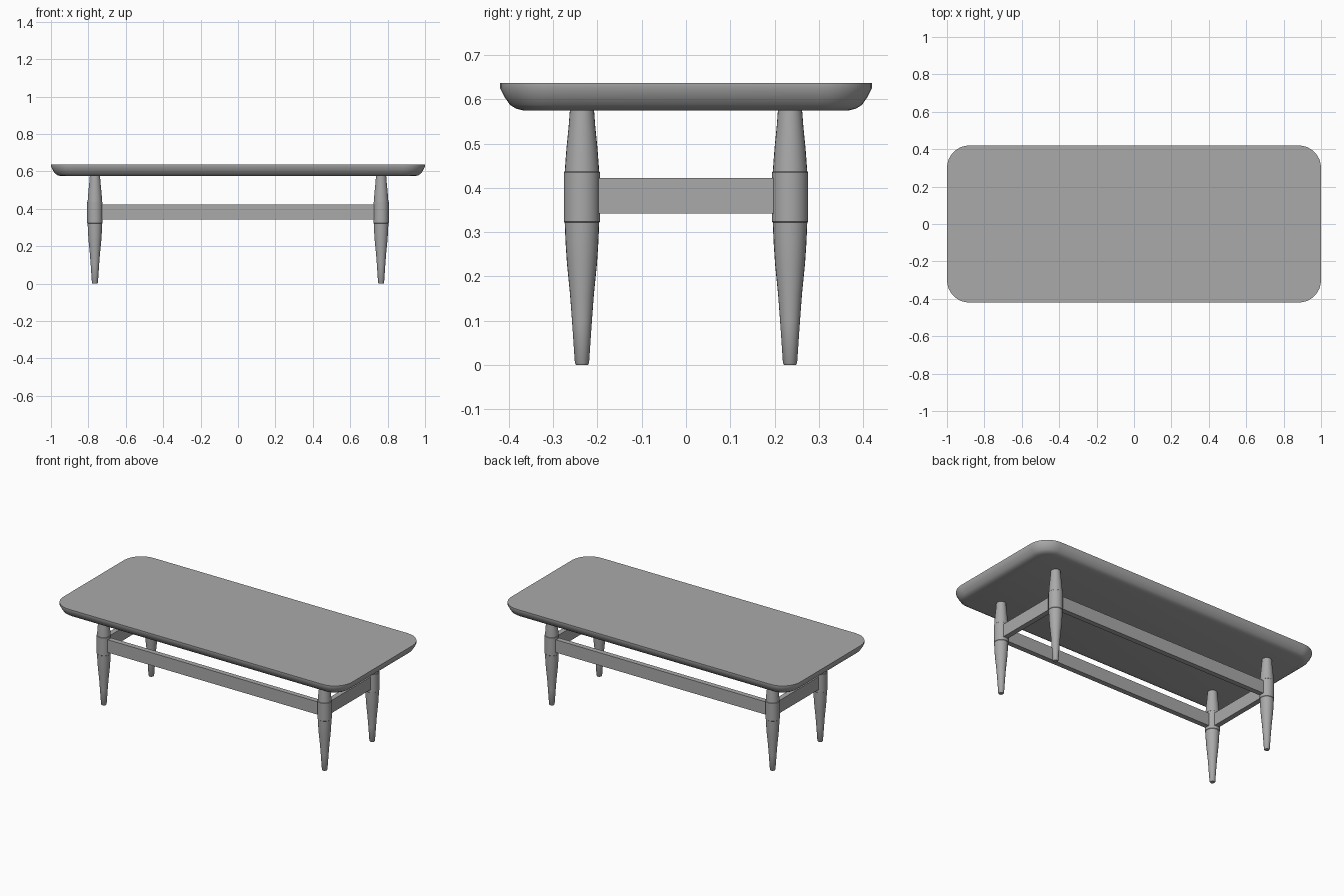
import bpy, bmesh, math

cube = bpy.data.objects.get("Cube")
if cube:
    bpy.data.objects.remove(cube, do_unlink=True)

grey = bpy.data.materials.new("plain grey")
grey.use_nodes = True
colour = (0.4, 0.4, 0.4, 1)
grey.diffuse_color = colour
grey.node_tree.nodes["Principled BSDF"].inputs["Base Color"].default_value = colour


def loft(name, rings, angle=35):
    """Skin a stack of closed rings, cap both ends and shade smooth."""
    bm = bmesh.new()
    loops = [[bm.verts.new(p) for p in ring] for ring in rings]
    for a, b in zip(loops, loops[1:]):
        for i in range(len(a)):
            j = (i + 1) % len(a)
            bm.faces.new((a[i], a[j], b[j], b[i]))
    bm.faces.new(loops[0][::-1])
    bm.faces.new(loops[-1])
    bmesh.ops.recalc_face_normals(bm, faces=bm.faces)
    mesh = bpy.data.meshes.new(name)
    bm.to_mesh(mesh)
    bm.free()
    mesh.materials.append(grey)
    obj = bpy.data.objects.new(name, mesh)
    bpy.context.collection.objects.link(obj)
    bpy.ops.object.select_all(action="DESELECT")
    obj.select_set(True)
    bpy.context.view_layer.objects.active = obj
    bpy.ops.object.shade_smooth_by_angle(angle=math.radians(angle))
    return obj


def rounded_rect(hx, hy, r, z, steps=8):
    pts = []
    for k, (sx, sy) in enumerate([(1, 1), (-1, 1), (-1, -1), (1, -1)]):
        for i in range(steps + 1):
            a = math.pi / 2 * (k + i / steps)
            pts.append((sx * (hx - r) + r * math.cos(a),
                        sy * (hy - r) + r * math.sin(a), z))
    return pts


def circle(x, y, r, z, n=24):
    return [(x + r * math.cos(math.tau * i / n),
             y + r * math.sin(math.tau * i / n), z) for i in range(n)]


def box(name, x, y, z, hx, hy, hz):
    return loft(name, [[(x - hx, y - hy, h), (x + hx, y - hy, h),
                        (x + hx, y + hy, h), (x - hx, y + hy, h)]
                       for h in (z - hz, z + hz)])


# Table top: thin upright rim above a rounded underside (inset, height)
edge = [(0.053, 0.575), (0.036, 0.579), (0.022, 0.588), (0.011, 0.604),
        (0, 0.625), (0, 0.637)]
loft("table_top", [rounded_rect(1 - d, 0.42 - d, 0.12 - d, z) for d, z in edge])

# Turned legs with a raised collar (radius, height)
turning = [(0.013, 0), (0.016, 0.004), (0.0225, 0.1), (0.027, 0.16),
           (0.034, 0.23), (0.037, 0.275), (0.039, 0.322), (0.041, 0.324),
           (0.041, 0.435), (0.039, 0.437), (0.035, 0.49), (0.030, 0.54),
           (0.027, 0.58)]
LX, LY = 0.765, 0.235
for fb, sy in (("front", -1), ("back", 1)):
    for side, sx in (("left", 1), ("right", -1)):
        loft(f"{fb}_{side}_leg",
             [circle(sx * LX, sy * LY, r, z) for r, z in turning])

# Rails joining the legs
for fb, sy in (("front", -1), ("back", 1)):
    box(f"{fb}_rail", 0, sy * LY, 0.382, LX - 0.02, 0.016, 0.04)
for side, sx in (("left", 1), ("right", -1)):
    box(f"{side}_rail", sx * LX, 0, 0.382, 0.016, LY - 0.02, 0.04)
